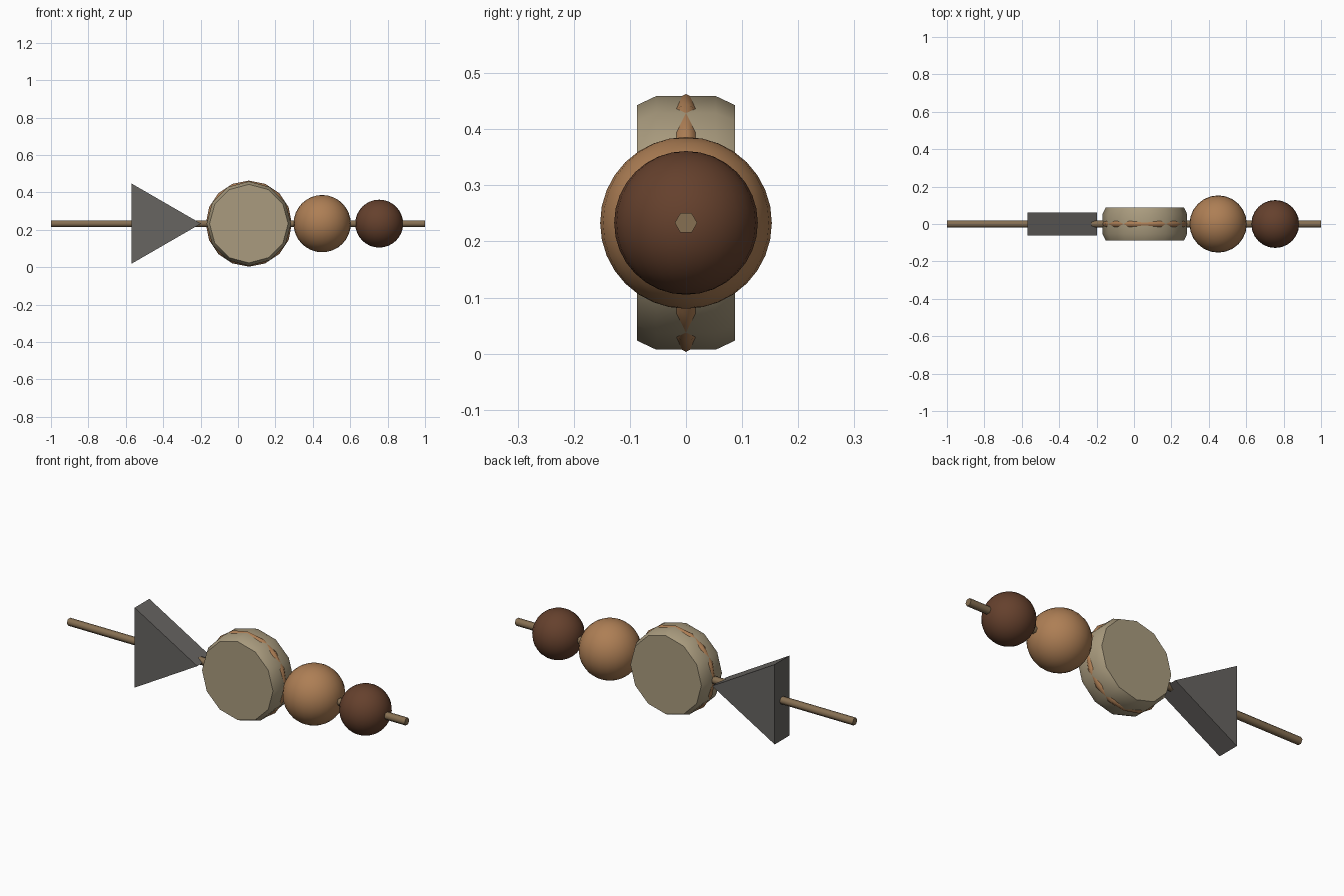
import bpy, math
from mathutils import Matrix

if "Cube" in bpy.data.objects:
    bpy.data.objects.remove(bpy.data.objects["Cube"])

ZC = 0.233


def mat(name, rgb):
    m = bpy.data.materials.new(name)
    m.diffuse_color = (*rgb, 1)
    m.use_nodes = True
    m.node_tree.nodes["Principled BSDF"].inputs["Base Color"].default_value = m.diffuse_color
    return m


TAN = mat("skewer wood", (0.24, 0.16, 0.085))
GREY = mat("dark grey", (0.135, 0.128, 0.12))
CREAM = mat("cream beige", (0.40, 0.33, 0.21))
BROWN = mat("light brown", (0.42, 0.21, 0.09))
DARK = mat("dark brown", (0.13, 0.052, 0.026))


def finish(name, material, angle=40):
    o = bpy.context.object
    o.name = name
    o.data.materials.append(material)
    bpy.ops.object.transform_apply(location=True, rotation=True, scale=True)
    bpy.ops.object.shade_smooth_by_angle(angle=math.radians(angle))
    return o


# Skewer: hexagonal rod along x, corners at +-y
bpy.ops.mesh.primitive_cylinder_add(vertices=6, radius=0.02, depth=2,
                                    location=(0, 0, ZC), rotation=(0, math.pi / 2, 0))
finish("skewer", TAN, 65)

# Triangle slab: three-sided prism, tip towards +x
bpy.ops.mesh.primitive_cylinder_add(vertices=3, radius=0.247, depth=0.124)
o = bpy.context.object
o.data.transform(Matrix.Rotation(-math.pi / 2, 4, 'Z'))   # tip from +y to +x
o.data.transform(Matrix.Rotation(math.pi / 2, 4, 'X'))
o.location = (-0.445, 0, ZC)
finish("triangle_slab", GREY, 30)

# Thick disc: 12-sided lathe with chamfered rims
profile = [(0.21, -0.087), (0.226, -0.053), (0.226, 0.053), (0.21, 0.087)]
N = 12
verts, faces = [], []
for r, y in profile:
    for i in range(N):
        a = 2 * math.pi * i / N
        verts.append((r * math.cos(a), y, r * math.sin(a)))
for k in range(len(profile) - 1):
    for i in range(N):
        j = (i + 1) % N
        faces.append((k * N + i, (k + 1) * N + i, (k + 1) * N + j, k * N + j))
faces += [tuple(range(N)), tuple(reversed(range(3 * N, 4 * N)))]
me = bpy.data.meshes.new("thick_disc")
me.from_pydata(verts, [], faces)
o = bpy.data.objects.new("thick_disc", me)
bpy.context.collection.objects.link(o)
bpy.context.view_layer.objects.active = o
o.location = (0.058, 0, ZC)
bpy.ops.object.select_all(action='DESELECT')
o.select_set(True)
finish("thick_disc", CREAM, 40)

# Band around the disc
bpy.ops.mesh.primitive_torus_add(major_segments=16, minor_segments=6, major_radius=0.21,
                                 minor_radius=0.02, location=(0.058, 0, ZC),
                                 rotation=(math.pi / 2, 0, 0))
finish("disc_band", BROWN, 65)

# Two balls
for name, x, r, m in (("large_ball", 0.45, 0.153, BROWN), ("small_ball", 0.755, 0.128, DARK)):
    bpy.ops.mesh.primitive_uv_sphere_add(segments=24, ring_count=16, radius=r,
                                         location=(x, 0, ZC))
    finish(name, m, 60)
